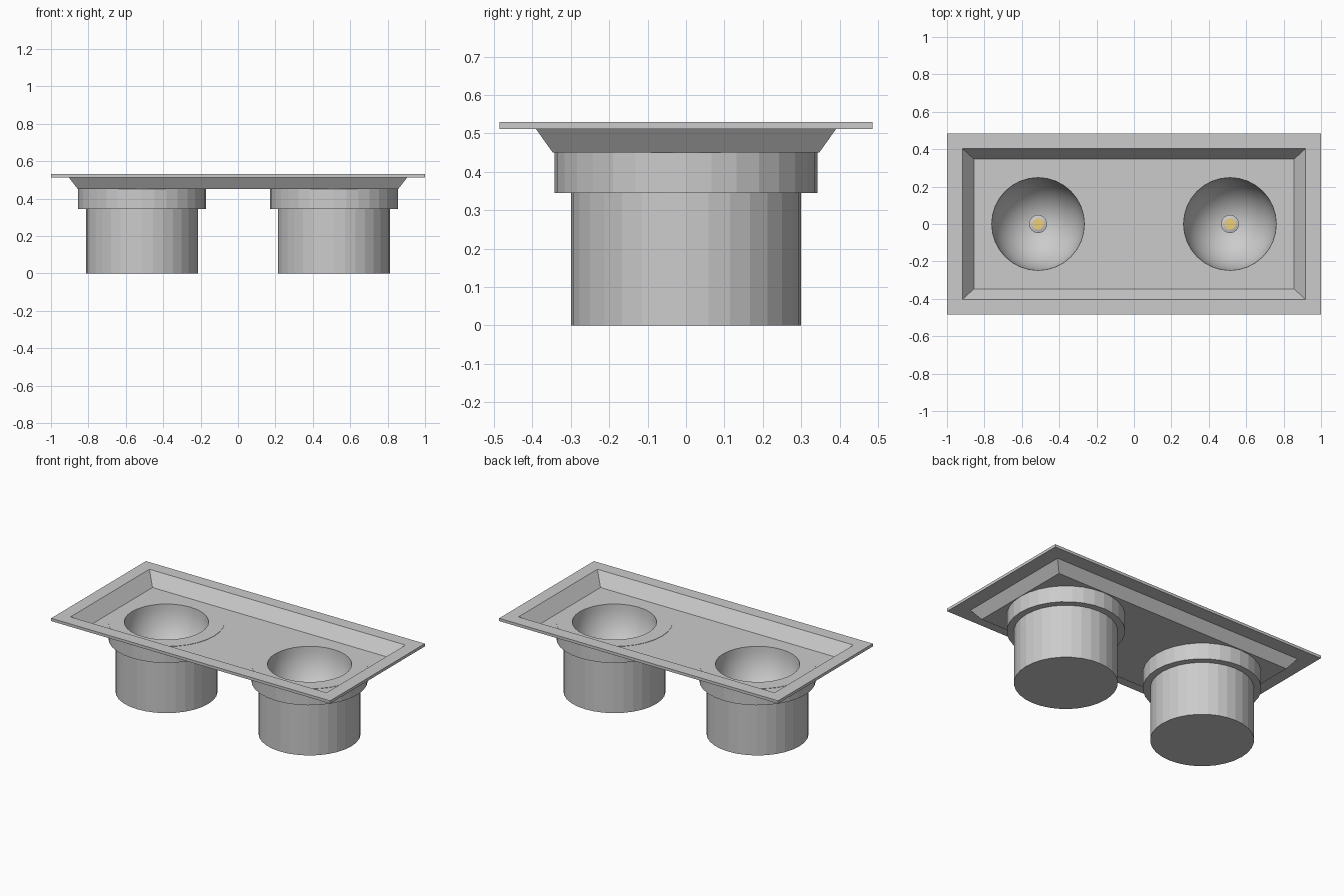
import bpy, bmesh
from math import sin, cos, pi

if "Cube" in bpy.data.objects:
    bpy.data.objects.remove(bpy.data.objects["Cube"])

SEG = 32
LAMP_X = 0.513
FLOOR_Z = 0.45


def finish(name, bm, smooth=False, mat=None):
    mesh = bpy.data.meshes.new(name)
    bm.to_mesh(mesh)
    bm.free()
    for p in mesh.polygons:
        p.use_smooth = smooth
    if mat:
        mesh.materials.append(mat)
    obj = bpy.data.objects.new(name, mesh)
    bpy.context.collection.objects.link(obj)
    return obj


def circle(bm, r, z, cx=0.0):
    return [bm.verts.new((cx + r * cos(2 * pi * i / SEG), r * sin(2 * pi * i / SEG), z))
            for i in range(SEG)]


def rect(bm, x, y, z):
    return [bm.verts.new((sx * x, sy * y, z)) for sx, sy in ((-1, -1), (1, -1), (1, 1), (-1, 1))]


def bridge(bm, a, b):
    n = len(a)
    for i in range(n):
        j = (i + 1) % n
        bm.faces.new((a[i], a[j], b[j], b[i]))


def lathe(name, cx, profile, cap_start=False, cap_end=False, smooth=False, mat=None):
    """Revolve (radius, z) pairs, listed outside-upward, about a vertical axis."""
    bm = bmesh.new()
    rings = [circle(bm, r, z, cx) for r, z in profile]
    for a, b in zip(rings, rings[1:]):
        bridge(bm, a, b)
    if cap_start:
        bm.faces.new(rings[0][::-1])
    if cap_end:
        bm.faces.new(rings[-1])
    return finish(name, bm, smooth, mat)


# Tray: sloped sides, flat rim with a thin edge, floor with two lamp holes
bm = bmesh.new()
loops = [rect(bm, *p) for p in ((0.905, 0.393, 0.512), (1.0, 0.485, 0.512),
                                (1.0, 0.485, 0.53), (0.918, 0.404, 0.53),
                                (0.856, 0.347, FLOOR_Z))]
for a, b in zip(loops, loops[1:]):
    bridge(bm, a, b)
edges = [bm.edges.get((loops[-1][i], loops[-1][(i + 1) % 4])) for i in range(4)]
for s in (-1, 1):
    ring = circle(bm, 0.335, FLOOR_Z, s * LAMP_X)
    edges += [bm.edges.new((ring[i], ring[(i + 1) % SEG])) for i in range(SEG)]
bmesh.ops.triangle_fill(bm, use_beauty=True, edges=edges, normal=(0, 0, 1))
finish("tray", bm)

amber = bpy.data.materials.new("amber")
amber.diffuse_color = (0.85, 0.62, 0.2, 1)
amber.use_nodes = True
amber.node_tree.nodes["Principled BSDF"].inputs["Base Color"].default_value = amber.diffuse_color

# Bowl profile: steep at the mouth, flattening towards the centre
DEPTH = 0.29
TOP = FLOOR_Z + 0.002
bowl = [(0.248 * cos(a), TOP - DEPTH * sin(a)) for a in (0.5 * pi * i / 12 for i in range(12))]
bowl.append((0.01, TOP - DEPTH))

for side, s in (("left", -1), ("right", 1)):
    x = s * LAMP_X
    # Lamp can with its wider collar
    lathe(side + "_lamp_housing", x,
          [(0.3, 0), (0.3, 0.345), (0.342, 0.345), (0.342, TOP), (0.248, TOP)], cap_start=True)
    # Reflector bowl
    lathe(side + "_reflector", x, bowl, cap_end=True, smooth=True)
    # Light source: small post with an amber disc
    z = TOP - DEPTH
    lathe(side + "_bulb_holder", x, [(0.048, z - 0.01), (0.048, z + 0.04), (0.03, z + 0.045)],
          cap_start=True, cap_end=True)
    lathe(side + "_light_chip", x, [(0.03, z + 0.04), (0.03, z + 0.05)],
          cap_start=True, cap_end=True, mat=amber)
